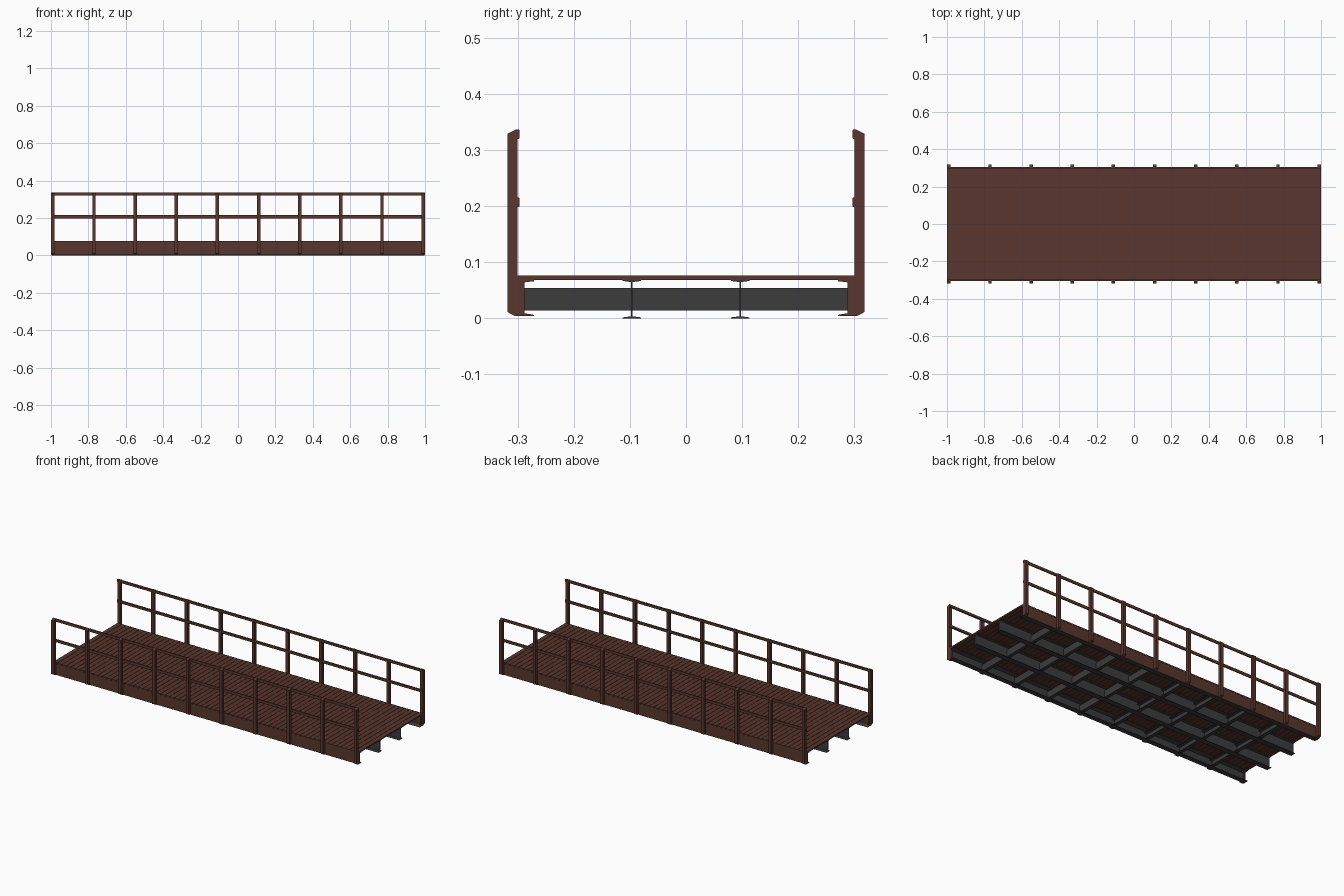
import bpy, bmesh
from mathutils import Vector

if "Cube" in bpy.data.objects:
    bpy.data.objects.remove(bpy.data.objects["Cube"])


def material(name, rgb):
    m = bpy.data.materials.new(name)
    m.diffuse_color = (*rgb, 1)
    m.use_nodes = True
    m.node_tree.nodes["Principled BSDF"].inputs["Base Color"].default_value = m.diffuse_color
    return m


BROWN = material("rust brown", (0.100, 0.037, 0.027))
GREY = material("dark steel", (0.045, 0.045, 0.046))


def finish(name, bm, mat):
    bmesh.ops.recalc_face_normals(bm, faces=bm.faces)
    me = bpy.data.meshes.new(name)
    bm.to_mesh(me)
    bm.free()
    me.materials.append(mat)
    ob = bpy.data.objects.new(name, me)
    bpy.context.collection.objects.link(ob)
    return ob


def prism(bm, profile, to3d, a, b):
    """Extrude a closed 2D profile from a to b; to3d(u, v, t) places each point."""
    lo = [bm.verts.new(to3d(u, v, a)) for u, v in profile]
    hi = [bm.verts.new(to3d(u, v, b)) for u, v in profile]
    n = len(profile)
    for i in range(n):
        j = (i + 1) % n
        bm.faces.new((lo[i], lo[j], hi[j], hi[i]))
    bm.faces.new(lo[::-1])
    bm.faces.new(hi)


def rect(u0, u1, v0, v1):
    return [(u0, v0), (u1, v0), (u1, v1), (u0, v1)]


def along_x(u, v, t):
    return Vector((t, u, v))


def along_y(u, v, t):
    return Vector((u, t, v))


POSTS = [-0.99 + 0.22 * i for i in range(10)]

# deck slats running across the bridge
bm = bmesh.new()
count = 68
pitch = 2 / count
for i in range(count):
    x = -1 + pitch * (i + 0.5)
    h = pitch / 2 - 0.001
    prism(bm, rect(x - h, x + h, 0.068, 0.076), along_y, -0.302, 0.302)
finish("deck_slats", bm, BROWN)

# inner I-beams with tapered flanges
half = [(0.0165, 0.0), (0.0165, 0.0015), (0.0015, 0.0035),
        (0.0015, 0.0645), (0.0165, 0.0665), (0.0165, 0.068)]
i_profile = half + [(-u, v) for u, v in reversed(half)]
for side, label in ((-1, "front"), (1, "back")):
    bm = bmesh.new()
    prism(bm, [(u + side * 0.0965, v) for u, v in i_profile], along_x, -0.998, 0.998)
    finish(label + "_inner_beam", bm, GREY)

# outer side channels, flanges pointing inwards
channel = [(0.301, 0.004), (0.271, 0.004), (0.271, 0.006), (0.288, 0.009),
           (0.297, 0.010), (0.297, 0.062), (0.288, 0.064), (0.271, 0.066),
           (0.271, 0.068), (0.301, 0.068)]
for side, label in ((-1, "front"), (1, "back")):
    bm = bmesh.new()
    prism(bm, [(side * u, v) for u, v in channel], along_x, -0.999, 0.999)
    ob = finish(label + "_side_channel", bm, BROWN)
    # inward and downward faces are bare dark steel
    ob.data.materials.append(GREY)
    for p in ob.data.polygons:
        if p.normal.y * side < -0.5 or p.normal.z < -0.5:
            p.material_index = 1

# cross beams under the deck, at the inner posts
c_profile = [(-0.010, 0.014), (0.010, 0.014), (0.010, 0.017), (-0.007, 0.017),
             (-0.007, 0.051), (0.010, 0.051), (0.010, 0.054), (-0.010, 0.054)]
bm = bmesh.new()
for x in POSTS[1:-1]:
    s = 1 if x < 0 else -1
    prism(bm, [(x + s * u, v) for u, v in c_profile], along_y, -0.298, 0.298)
finish("cross_beams", bm, GREY)

# railing on each side: posts with chamfered ends, top and middle rails
post = [(0.300, 0.004), (0.305, 0.004), (0.318, 0.011), (0.318, 0.329),
        (0.304, 0.336), (0.300, 0.336)]
for side, label in ((-1, "front"), (1, "back")):
    bm = bmesh.new()
    for x in POSTS:
        prism(bm, [(side * u, v) for u, v in post], along_x, x - 0.009, x + 0.009)
    finish(label + "_railing_posts", bm, BROWN)
    # the lower post foot sits over the channel at both bridge ends
    bm = bmesh.new()
    for x in (-0.9945, 0.9945):
        prism(bm, [(side * u, v) for u, v in rect(0.288, 0.301, 0.005, 0.068)],
              along_x, x - 0.0045, x + 0.0045)
    finish(label + "_end_plates", bm, BROWN)
    for z, rail in ((0.3195, "top"), (0.1985, "middle")):
        bm = bmesh.new()
        c = 0.0015
        prof = [(0.3035, z), (0.2965 + c, z), (0.2965, z + c), (0.2965, z + 0.0165 - c),
                (0.2965 + c, z + 0.0165), (0.3035, z + 0.0165)]
        prism(bm, [(side * u, v) for u, v in prof], along_x, -1, 1)
        finish(f"{label}_{rail}_rail", bm, BROWN)
